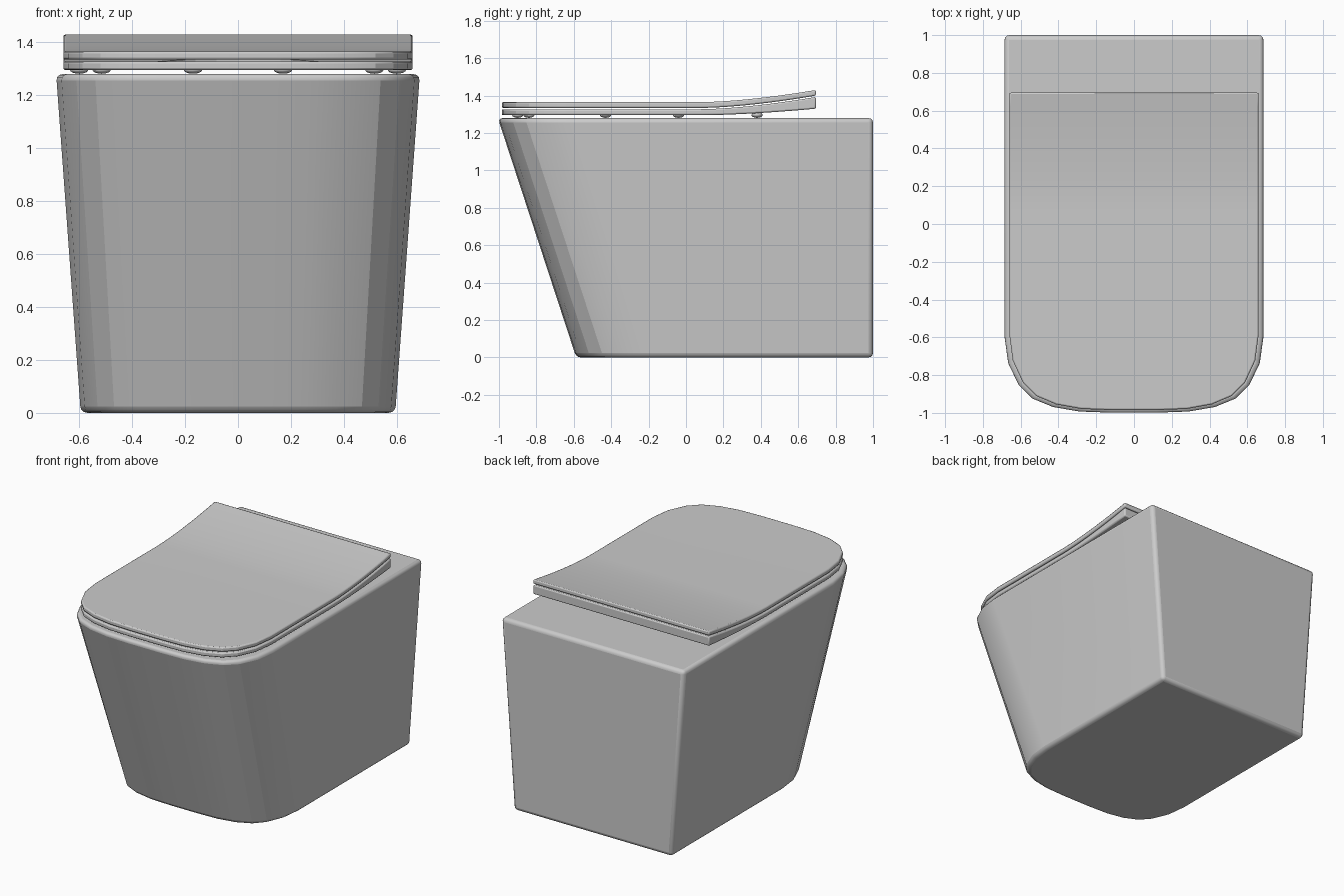
import bpy, bmesh
from mathutils import Matrix, Vector

if "Cube" in bpy.data.objects:
    bpy.data.objects.remove(bpy.data.objects["Cube"])

# Right half of the rounded front corner: x, y measured from the front edge
CORNER = [(0.687, 0.40), (0.668, 0.262), (0.612, 0.145),
          (0.54, 0.075), (0.43, 0.03), (0.29, 0.006), (0.12, 0.0)]


def outline(half_width, front, back):
    k = half_width / 0.687
    right = [(half_width, back)] + [(x * k, front + y) for x, y in CORNER]
    return right + [(-x, y) for x, y in reversed(right)]


def loft(bottom, z0, top, z1):
    """Closed solid between two outlines with equal point counts."""
    bm = bmesh.new()
    lo = [bm.verts.new((x, y, z0)) for x, y in bottom]
    hi = [bm.verts.new((x, y, z1)) for x, y in top]
    bm.faces.new(lo)
    bm.faces.new(hi)
    n = len(lo)
    for i in range(n):
        j = (i + 1) % n
        bm.faces.new((lo[i], lo[j], hi[j], hi[i]))
    bmesh.ops.recalc_face_normals(bm, faces=bm.faces)
    return bm


def make_object(name, bm):
    mesh = bpy.data.meshes.new(name)
    bm.to_mesh(mesh)
    bm.free()
    ob = bpy.data.objects.new(name, mesh)
    bpy.context.collection.objects.link(ob)
    return ob


def finish(ob, bevel, segments, cutter=None):
    b = ob.modifiers.new("rounded_edges", 'BEVEL')
    b.width, b.segments = bevel, segments
    b.limit_method, b.angle_limit = 'ANGLE', 0.75
    if cutter:
        c = ob.modifiers.new("opening", 'BOOLEAN')
        c.operation, c.object, c.solver = 'DIFFERENCE', cutter, 'EXACT'
    bpy.ops.object.select_all(action='DESELECT')
    ob.select_set(True)
    bpy.context.view_layer.objects.active = ob
    bpy.ops.object.shade_smooth_by_angle(angle=0.3)


def slab(name, z0, z1, lift0, lift1):
    """Flat panel whose back part sweeps upward."""
    shape = outline(0.66, -0.985, 0.695)
    bm = loft(shape, z0, shape, z1)
    for i in range(10):
        bmesh.ops.bisect_plane(bm, geom=bm.verts[:] + bm.edges[:] + bm.faces[:],
                               plane_co=(0, 0.08 + 0.06 * i, 0), plane_no=(0, 1, 0))
    for v in bm.verts:
        t = max(0.0, (v.co.y - 0.08) / 0.615)
        v.co.z += t ** 1.6 * (lift1 if v.co.z > (z0 + z1) / 2 else lift0)
    return make_object(name, bm)


def ellipsoid(name, centre, radii, u=32, v=16):
    bm = bmesh.new()
    bmesh.ops.create_uvsphere(
        bm, u_segments=u, v_segments=v, radius=1,
        matrix=Matrix.Translation(Vector(centre)) @ Matrix.Diagonal((*radii, 1)))
    return make_object(name, bm)


# Hidden cutter shared by the bowl and the seat opening
cutter = ellipsoid("bowl_cutter", (0, -0.25, 1.30), (0.42, 0.55, 0.8))
cutter.hide_render = True
cutter.hide_set(True)

# Tapered body with slanted front
body = make_object("bowl_body", loft(outline(0.594, -0.587, 1.0), 0.0,
                                     outline(0.687, -1.006, 1.0), 1.28))
finish(body, 0.025, 3, cutter)

# Seat ring and closed lid
seat = slab("seat", 1.295, 1.327, 0.035, 0.066)
finish(seat, 0.008, 2, cutter)
lid = slab("lid", 1.334, 1.365, 0.066, 0.065)
finish(lid, 0.008, 2)

# Small rubber pads between seat and body
pads = [(0.17, -0.9), (0.515, -0.84), (0.6, -0.43), (0.6, -0.04), (0.6, 0.38)]
for i, (x, y) in enumerate(pads):
    for side, s in (("right", 1), ("left", -1)):
        pad = ellipsoid(f"seat_pad_{side}_{i + 1}", (s * x, y, 1.296),
                        (0.035, 0.03, 0.015), 16, 8)
        pad.data.shade_smooth()
